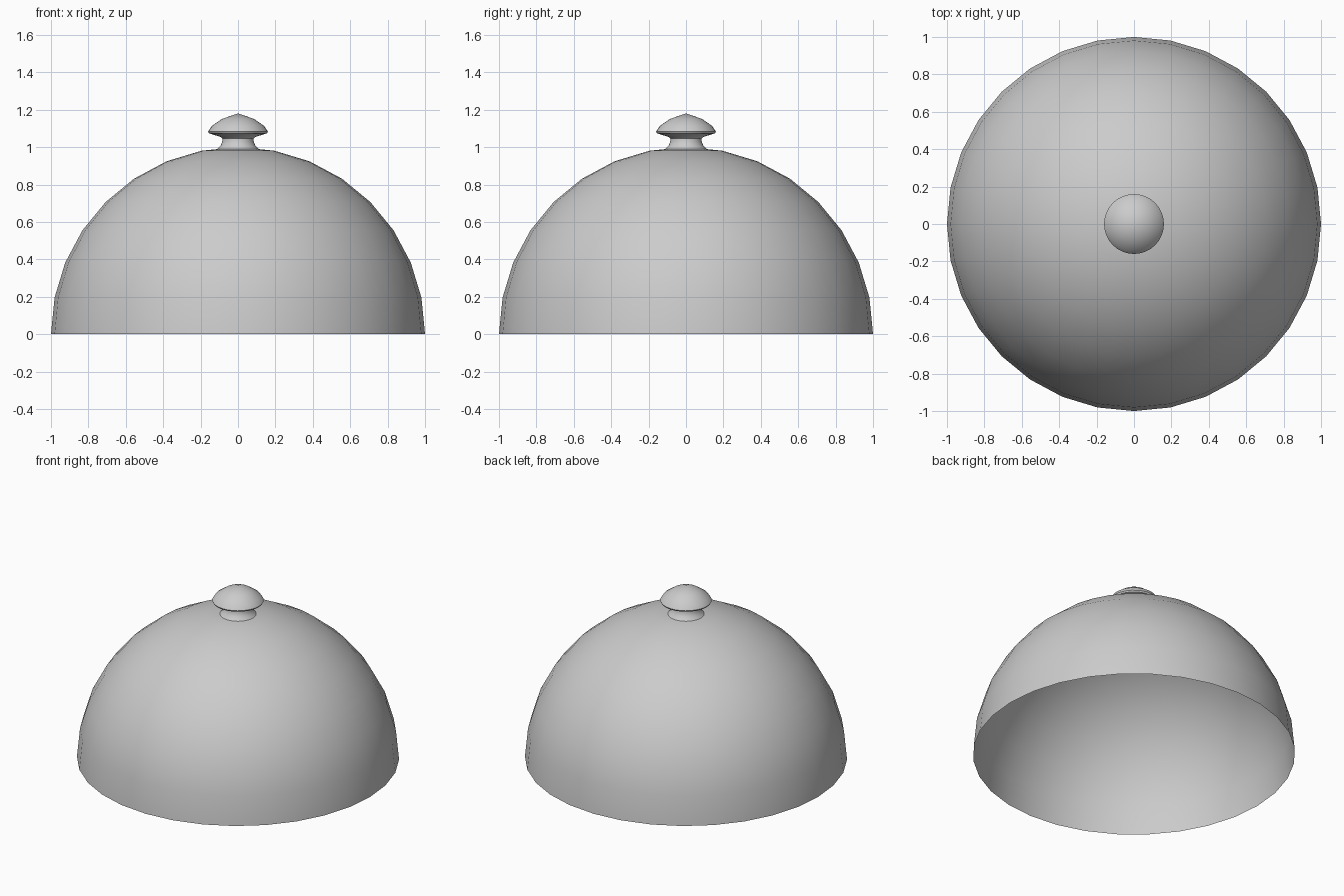
import bpy, bmesh, math

if "Cube" in bpy.data.objects:
    bpy.data.objects.remove(bpy.data.objects["Cube"])

SIDES = 32


def lathe(name, profile):
    """Revolve (radius, z) points about z, closing to a point where radius is 0."""
    bm = bmesh.new()
    rings = []
    for r, z in profile:
        if r == 0:
            rings.append([bm.verts.new((0, 0, z))] * SIDES)
        else:
            rings.append([bm.verts.new((r * math.cos(2 * math.pi * i / SIDES),
                                        r * math.sin(2 * math.pi * i / SIDES), z))
                          for i in range(SIDES)])
    for low, high in zip(rings, rings[1:]):
        for i in range(SIDES):
            j = (i + 1) % SIDES
            quad = [low[i], low[j], high[j], high[i]]
            bm.faces.new(list(dict.fromkeys(quad)))
    mesh = bpy.data.meshes.new(name)
    bm.to_mesh(mesh)
    bm.free()
    obj = bpy.data.objects.new(name, mesh)
    bpy.context.collection.objects.link(obj)
    bpy.ops.object.select_all(action='DESELECT')
    obj.select_set(True)
    bpy.context.view_layer.objects.active = obj
    bpy.ops.object.shade_smooth_by_angle(angle=math.radians(40))
    return obj


# Open half-sphere cover, ending in a small hole under the knob
step = math.pi / 16
dome = [(math.cos(k * step), math.sin(k * step)) for k in range(8)]
lathe("dome_cover", dome + [(0.113, 0.989)])

# Mushroom-shaped knob with a flared neck
lathe("knob", [(0.113, 0.989), (0.093, 1.008), (0.084, 1.03), (0.083, 1.045),
               (0.092, 1.054), (0.155, 1.074), (0.16, 1.083), (0.14, 1.113),
               (0.086, 1.151), (0, 1.18)])
